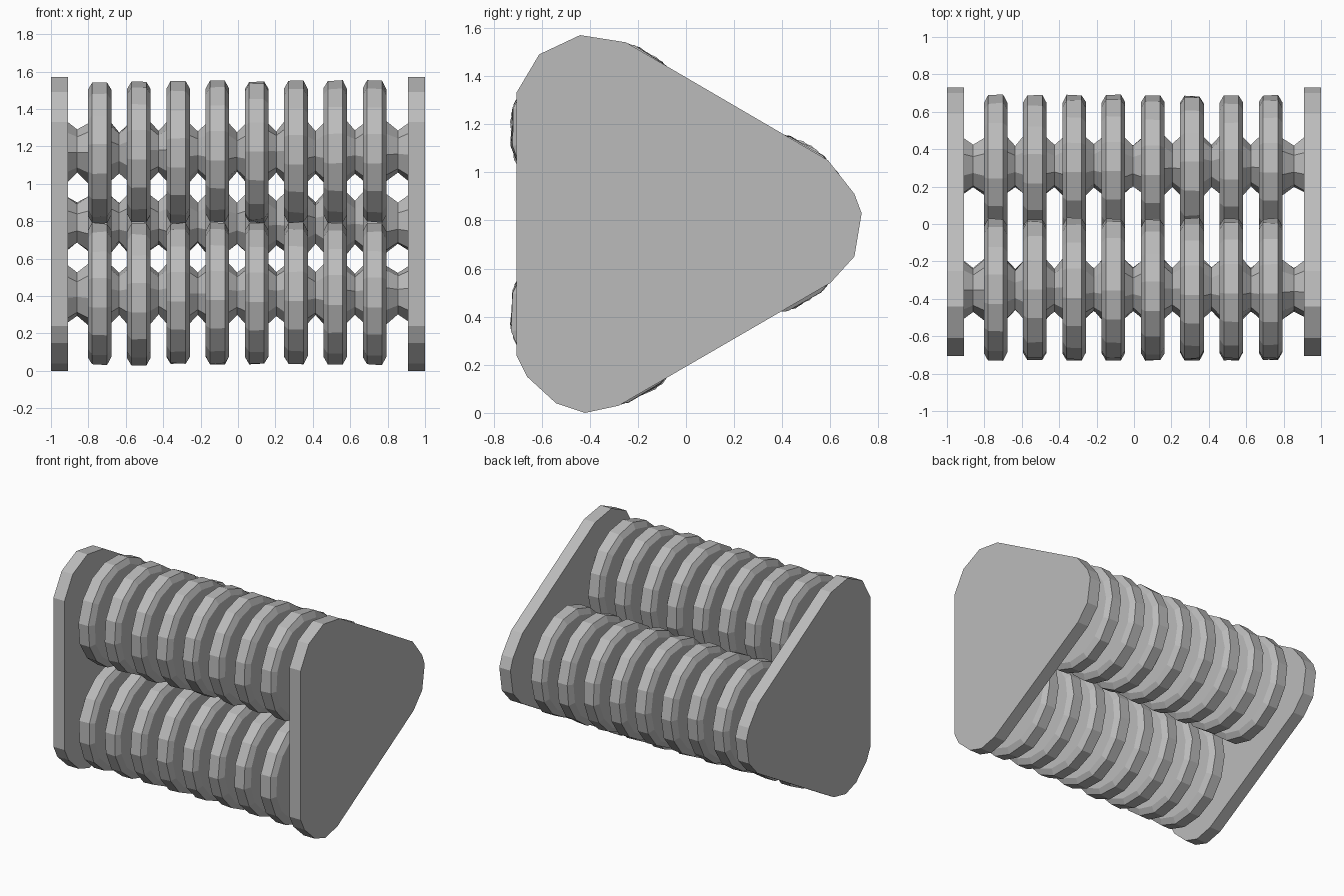
import bpy, bmesh, math, random

random.seed(4)
cube = bpy.data.objects.get("Cube")
if cube:
    bpy.data.objects.remove(cube)

grey = bpy.data.materials.new("plain grey")
grey.use_nodes = True
COLOUR = (0.5, 0.5, 0.5, 1)
grey.diffuse_color = COLOUR
grey.node_tree.nodes["Principled BSDF"].inputs["Base Color"].default_value = COLOUR


def finish(bm, name):
    bmesh.ops.recalc_face_normals(bm, faces=bm.faces)
    mesh = bpy.data.meshes.new(name)
    bm.to_mesh(mesh)
    bm.free()
    mesh.materials.append(grey)
    obj = bpy.data.objects.new(name, mesh)
    bpy.context.collection.objects.link(obj)


def lathe(bm, profile, cy, cz, sides, jitter):
    """Turn (x, radius) points about an axis parallel to x, with capped ends."""
    phase = random.uniform(0, math.tau / sides)
    rings = []
    for x, r in profile:
        ring = []
        for i in range(sides):
            a = phase + math.tau * i / sides
            rr = r * (1 + random.uniform(-jitter, jitter))
            ring.append(bm.verts.new((x, cy + rr * math.cos(a), cz + rr * math.sin(a))))
        rings.append(ring)
    for lower, upper in zip(rings, rings[1:]):
        for i in range(sides):
            j = (i + 1) % sides
            bm.faces.new((lower[i], lower[j], upper[j], upper[i]))
    bm.faces.new(rings[0])
    bm.faces.new(rings[-1])


# Ribbed rollers: worn chamfered discs on a core that flares at every disc
disc_x = [-0.74 + 0.21 * i for i in range(8)]
rollers = {"upper_front": (-0.35, 1.17), "lower_front": (-0.35, 0.41), "back": (0.31, 0.79)}
for name, (cy, cz) in rollers.items():
    bm = bmesh.new()
    for x in disc_x:
        rim = [(x - 0.063, 0.34), (x - 0.04, 0.38), (x + 0.04, 0.38), (x + 0.063, 0.34)]
        lathe(bm, rim, cy, cz, 15, 0.012)
    finish(bm, name + "_discs")

    bm = bmesh.new()
    stops = [-0.92] + [x + s for x in disc_x for s in (-0.06, 0.06)] + [0.92]
    for a, b in zip(stops[::2], stops[1::2]):
        lathe(bm, [(a, 0.16), ((a + b) / 2, 0.115), (b, 0.16)], cy, cz, 8, 0.06)
    finish(bm, name + "_core")

# End plates: rounded triangles holding the three rollers
outline = [(-0.705, 0.24), (-0.705, 1.33), (-0.61, 1.49), (-0.44, 1.57), (-0.25, 1.54),
           (0.59, 1.05), (0.7, 0.91), (0.73, 0.83), (0.7, 0.65), (0.6, 0.54),
           (-0.28, 0.03), (-0.42, 0), (-0.54, 0.04), (-0.66, 0.15)]
for name, x in (("right_end_plate", -1), ("left_end_plate", 0.91)):
    bm = bmesh.new()
    face = bm.faces.new([bm.verts.new((x, y, z)) for y, z in outline])
    grown = bmesh.ops.extrude_face_region(bm, geom=[face])["geom"]
    for v in grown:
        if isinstance(v, bmesh.types.BMVert):
            v.co.x += 0.09
    finish(bm, name)
